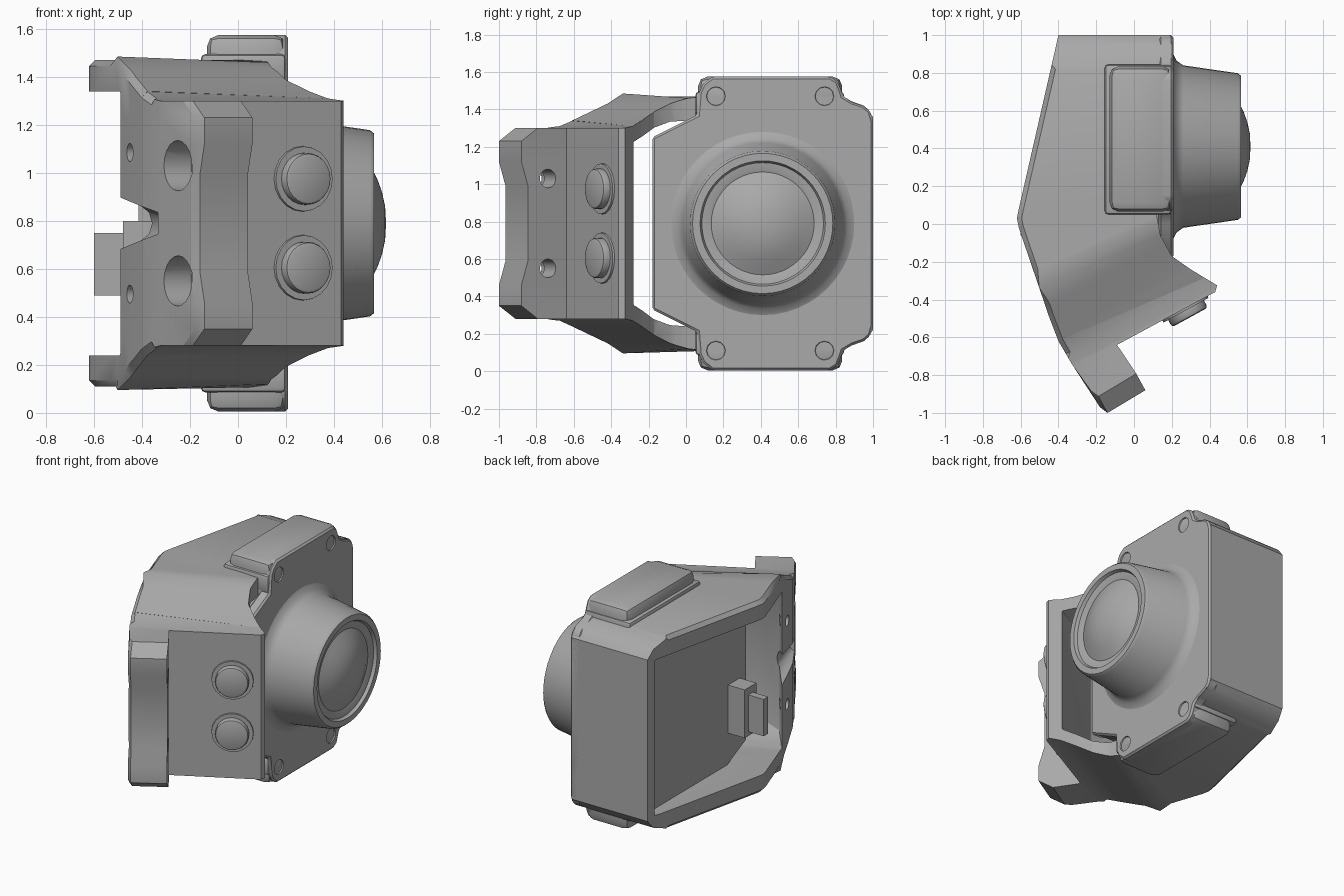
import bpy, bmesh, math
from mathutils import Vector, Matrix

if "Cube" in bpy.data.objects:
    bpy.data.objects.remove(bpy.data.objects["Cube"])

grey = bpy.data.materials.new("housing_grey")
grey.use_nodes = True
GREY = (0.4, 0.4, 0.4, 1)
grey.diffuse_color = GREY
grey.node_tree.nodes["Principled BSDF"].inputs["Base Color"].default_value = GREY

MID = 0.79                            # mirror height of the housing
N = Vector((0.48, -0.877, 0)).normalized()   # outward normal of the button panel
LENS_Y = 0.41


def finish(bm, name, bevel=0, segments=2):
    if bevel:
        edges = [e for e in bm.edges if e.calc_face_angle(0) > 0.5]
        bmesh.ops.bevel(bm, geom=edges, offset=bevel, segments=segments,
                        affect='EDGES', profile=0.5, clamp_overlap=True)
    bmesh.ops.recalc_face_normals(bm, faces=bm.faces)
    mesh = bpy.data.meshes.new(name)
    bm.to_mesh(mesh)
    bm.free()
    mesh.materials.append(grey)
    ob = bpy.data.objects.new(name, mesh)
    bpy.context.collection.objects.link(ob)
    smooth(ob)
    return ob


def smooth(ob):
    for p in ob.data.polygons:
        p.use_smooth = True
    ob.data.set_sharp_from_angle(angle=math.radians(32))


def prism(points, shift):
    """Extrude a closed outline of 3D points along a vector."""
    bm = bmesh.new()
    face = bm.faces.new([bm.verts.new(p) for p in points])
    new = bmesh.ops.extrude_face_region(bm, geom=[face])["geom"]
    bmesh.ops.translate(bm, vec=shift,
                        verts=[v for v in new if isinstance(v, bmesh.types.BMVert)])
    bmesh.ops.recalc_face_normals(bm, faces=bm.faces)
    return bm


def box(name, lo, hi, bevel=0):
    bm = prism([(lo[0], lo[1], lo[2]), (hi[0], lo[1], lo[2]),
                (hi[0], hi[1], lo[2]), (lo[0], hi[1], lo[2])], (0, 0, hi[2] - lo[2]))
    return finish(bm, name, bevel)


def rod(name, start, end, r1, r2=None, sides=20, bevel=0):
    a, b = Vector(start), Vector(end)
    bm = bmesh.new()
    turn = (b - a).to_track_quat('Z', 'Y').to_matrix().to_4x4()
    bmesh.ops.create_cone(bm, cap_ends=True, segments=sides, radius1=r1,
                          radius2=r1 if r2 is None else r2, depth=(b - a).length,
                          matrix=Matrix.Translation((a + b) / 2) @ turn)
    return finish(bm, name, bevel)


def cut(ob, cutters):
    for c in cutters:
        m = ob.modifiers.new("cut", 'BOOLEAN')
        m.object, m.operation, m.solver = c, 'DIFFERENCE', 'EXACT'
    deps = bpy.context.evaluated_depsgraph_get()
    mesh = bpy.data.meshes.new_from_object(ob.evaluated_get(deps))
    ob.modifiers.clear()
    ob.data = mesh
    for c in cutters:
        bpy.data.objects.remove(c)
    smooth(ob)


def interp(table, t):
    if t <= table[0][0]:
        return table[0][1]
    for (a, u), (b, v) in zip(table, table[1:]):
        if t <= b:
            return u + (v - u) * (t - a) / (b - a)
    return table[-1][1]


def slice_at(bm, co, no):
    bmesh.ops.bisect_plane(bm, geom=bm.verts[:] + bm.edges[:] + bm.faces[:],
                           plane_co=co, plane_no=no)


def tapered(outline, half, inset):
    """Prism whose top and bottom close in towards the panel and round off at the back."""
    bm = prism([(x, y, MID - half) for x, y in outline], (0, 0, 2 * half))
    for t, h in taper:
        slice_at(bm, N * t, N)
    for y, h in back[:-1]:
        slice_at(bm, (0, y, 0), (0, 1, 0))
    for v in bm.verts:
        h = min(half, interp(taper, v.co.dot(N)) - inset, interp(back, v.co.y) - inset)
        v.co.z = MID + math.copysign(h, v.co.z - MID)
    return bm


# Housing shell from its plan outline
taper = [(-0.04, 0.68), (0.05, 0.67), (0.15, 0.64), (0.25, 0.595), (0.35, 0.55),
         (0.43, 0.52), (0.5, 0.51)]
back = [(0.82, 0.68), (0.88, 0.655), (0.95, 0.63), (1.0, 0.57)]
plan = [(-0.40, 1.0), (0.19, 1.0), (0.2, 0.98), (0.2, 0.1), (0.18, 0.06), (0.12, 0.05),
        (0.14, -0.06), (0.2, -0.17), (0.3, -0.24), (0.44, -0.325), (0.43, -0.36),
        (-0.09, -0.64), (0.06, -0.88), (-0.14, -1.0), (-0.18, -0.97), (-0.33, -0.74),
        (-0.40, -0.62), (-0.45, -0.49), (-0.61, -0.02), (-0.62, 0.03), (-0.61, 0.08)]
bm = tapered(plan, 0.68, 0)
# Chamfer the long rim of the open side
rim_edges = []
for e in bm.edges:
    mid = (e.verts[0].co + e.verts[1].co) / 2
    if (e.calc_face_angle(0) > 0.8 and mid.x < -0.3 and mid.y < 0.8
            and abs(mid.z - MID) > 0.5 and mid.dot(N) < 0.45):
        rim_edges.append(e)
bmesh.ops.bevel(bm, geom=rim_edges, offset=0.025, segments=1, affect='EDGES',
                profile=0.5, clamp_overlap=False)
# Wavy free edge of the mounting flange
wave = [(0.2, -0.04), (0.33, 0), (0.44, 0), (0.51, -0.1)]
for z, s in wave[:3]:
    for side in (-1, 1):
        slice_at(bm, (0, 0, MID + side * z), (0, 0, 1))
for v in bm.verts:
    if v.co.dot(N) > 0.7:
        v.co += N * interp(wave, abs(v.co.z - MID))
shell = finish(bm, "housing_shell")

# Cavity, open on both sides, with rounded corners
hollow = [(-0.9, 0.94), (0.1, 0.94), (0.1, 0.04), (0.6, 0.04), (0.6, -0.15), (0.42, -0.25),
          (-0.08, -0.525), (-0.38, -0.50), (-0.49, -0.37), (-0.9, -0.3)]
cutters = [finish(tapered(hollow, 0.55, 0.085), "cavity_cutter", 0.05)]
# Flange holes, pin holes and the cable notch
across = Vector((0.88, 0.48, 0))
for side in (-1, 1):
    p = Vector((-0.03, -0.74, MID + side * 0.24))
    cutters.append(rod("bolt_hole", p - across * 0.6, p + across * 0.3, 0.05))
    cutters.append(rod("counterbore", p - across * 0.5, p - across * 0.13, 0.105))
    p = Vector((-0.455, -0.49, MID + side * 0.295))
    cutters.append(rod("pin_hole", p - across * 0.1, p + across * 0.06, 0.038, sides=14))
cutters.append(rod("notch", (-0.55, -0.26, MID), (-0.35, -0.74, MID), 0.13, 0.05, 12))
cut(shell, cutters)

# Inner camera body filling the shell behind the lens plate
side_view = [(-0.17, 0.45), (0.05, 0.555), (0.95, 0.555)]
ring = [(-0.35, y, MID + h) for y, h in side_view]
ring += [(-0.35, y, MID - h) for y, h in reversed(side_view)]
finish(prism(ring, (0.5, 0, 0)), "inner_body")

# Side pads above and below, each on a low stepped foot
for label, side in (("top", 1), ("bottom", -1)):
    for part, x, y0, y1, h in (("pad", -0.13, 0.065, 0.835, 0.785),
                               ("pad_foot", -0.155, 0.05, 0.845, 0.705)):
        z0, z1 = sorted((MID + side * 0.58, MID + side * h))
        box(label + "_" + part, (x, y0, z0), (0.2, y1, z1), 0.05 if part == "pad" else 0.02)

# Lens plate, mirrored about the mid height, with four screw holes
half = [(-0.18, 0.46), (0.0, 0.55), (0.06, 0.58), (0.07, 0.70), (0.09, 0.745), (0.14, 0.785),
        (0.77, 0.785), (0.81, 0.76), (0.83, 0.71), (0.84, 0.68), (0.89, 0.65), (0.95, 0.63),
        (0.985, 0.6), (1.0, 0.55)]
rim = [(0.13, y, MID + h) for y, h in half] + [(0.13, y, MID - h) for y, h in reversed(half)]
plate = finish(prism(rim, (0.078, 0, 0)), "lens_plate", 0.012, 1)
cut(plate, [rod("screw_hole", (0.14, y, MID + s * 0.68), (0.22, y, MID + s * 0.68),
                0.03, 0.055, 12) for y in (0.16, 0.74) for s in (-1, 1)])

# Lens barrel and glass dome turned around the x axis
profile = [(0.18, 0.50), (0.208, 0.49), (0.225, 0.455), (0.26, 0.43), (0.55, 0.388),
           (0.566, 0.375), (0.566, 0.335), (0.545, 0.325), (0.54, 0.29), (0.535, 0.275),
           (0.555, 0.235), (0.58, 0.185), (0.6, 0.13), (0.613, 0.07), (0.617, 0)]
bm = bmesh.new()
pts = [bm.verts.new((x, LENS_Y + r, MID)) for x, r in profile]
edges = [bm.edges.new(pair) for pair in zip(pts, pts[1:])]
bmesh.ops.spin(bm, geom=pts + edges, cent=(0, LENS_Y, MID), axis=(1, 0, 0),
               angle=math.tau, steps=48)
bmesh.ops.remove_doubles(bm, verts=bm.verts, dist=0.0005)
finish(bm, "lens_barrel")

# Push buttons with thin collars on the slanted panel
for label, side in (("upper", 1), ("lower", -1)):
    p = Vector((0.27, -0.446, MID + side * 0.185))
    rod(label + "_button_collar", p - N * 0.03, p + N * 0.012, 0.14, 0.135, 20)
    rod(label + "_button", p - N * 0.03, p + N * 0.055, 0.108, sides=24, bevel=0.015)

# Connector plugged into the inner body
box("connector_body", (-0.48, -0.10, 0.46), (-0.34, 0.03, 0.80))
box("connector_plug", (-0.60, -0.06, 0.49), (-0.47, -0.01, 0.75))
